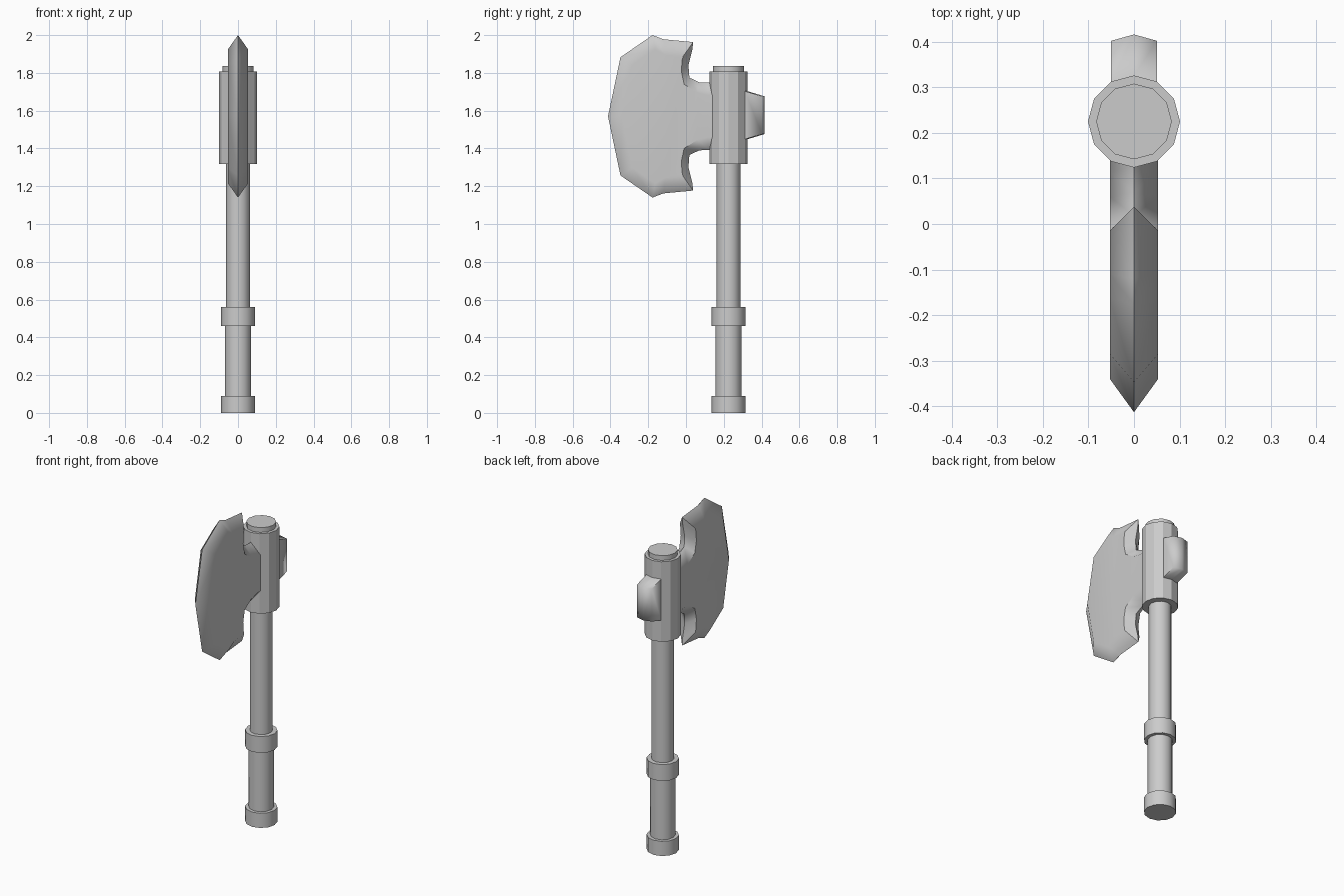
import bpy, bmesh, math

if "Cube" in bpy.data.objects:
    bpy.data.objects.remove(bpy.data.objects["Cube"])

AXIS_Y = 0.225   # handle axis
MID_Z = 1.57     # centre height of the head


def finish(name, bm, angle):
    bmesh.ops.recalc_face_normals(bm, faces=bm.faces)
    me = bpy.data.meshes.new(name)
    bm.to_mesh(me)
    bm.free()
    ob = bpy.data.objects.new(name, me)
    bpy.context.collection.objects.link(ob)
    bpy.ops.object.select_all(action='DESELECT')
    ob.select_set(True)
    bpy.context.view_layer.objects.active = ob
    bpy.ops.object.shade_smooth_by_angle(angle=math.radians(angle))
    return ob


def rod(name, r, z0, z1, angle=35):
    # twelve-sided cylinder on the handle axis
    bm = bmesh.new()
    rings = [[bm.verts.new((r * math.cos(i * math.pi / 6),
                            AXIS_Y + r * math.sin(i * math.pi / 6), z))
              for i in range(12)] for z in (z0, z1)]
    for i in range(12):
        j = (i + 1) % 12
        bm.faces.new((rings[0][i], rings[0][j], rings[1][j], rings[1][i]))
    for ring in rings:
        bm.faces.new(ring)
    return finish(name, bm, angle)


# Handle, bands and head socket
rod("pommel", 0.09, 0.0, 0.09)
rod("grip", 0.07, 0.09, 0.46)
rod("grip_band", 0.09, 0.46, 0.56)
rod("shaft", 0.064, 0.56, 1.32)
rod("socket", 0.101, 1.318, 1.808, 20)
rod("handle_tip", 0.083, 1.808, 1.837)

# Blade: (edge y, edge height) and (flat y, flat height) pairs, upper half
profile = [
    ((-0.413, 0.0), (-0.340, 0.0)),
    ((-0.347, 0.313), (-0.285, 0.272)),
    ((-0.177, 0.430), (-0.163, 0.355)),
    ((-0.120, 0.408), (-0.110, 0.325)),
    ((0.038, 0.393), (-0.015, 0.318)),
    ((0.034, 0.355), (-0.020, 0.300)),
    ((0.013, 0.270), (-0.025, 0.240)),
    ((0.018, 0.205), (-0.010, 0.170)),
    ((0.070, 0.180), (0.060, 0.125)),
    ((0.125, 0.178), (0.115, 0.112)),
    ((0.190, 0.178), (0.190, 0.112)),
]
outline = profile + [((e[0], -e[1]), (f[0], -f[1])) for e, f in reversed(profile[1:])]
bm = bmesh.new()
edge = [bm.verts.new((0, e[0], MID_Z + e[1])) for e, f in outline]
n = len(outline)
for side in (-1, 1):
    flat = [bm.verts.new((side * 0.053, f[0], MID_Z + f[1])) for e, f in outline]
    for i in range(n):
        j = (i + 1) % n
        bm.faces.new((edge[i], edge[j], flat[j], flat[i]))
    # flat cheek in strips across the symmetry plane
    h = len(profile)
    bm.faces.new((flat[0], flat[1], flat[n - 1]))
    for i in range(1, h - 1):
        bm.faces.new((flat[i], flat[i + 1], flat[n - i - 1], flat[n - i]))
blade = finish("blade", bm, 42)
bm = bmesh.new()
bm.from_mesh(blade.data)
bmesh.ops.delete(bm, geom=[f for f in bm.faces if abs(f.normal.x) > 0.999], context='FACES')
bmesh.ops.holes_fill(bm, edges=[e for e in bm.edges if e.is_boundary and
                                all(abs(v.co.x) > 0.05 for v in e.verts)], sides=0)
bmesh.ops.recalc_face_normals(bm, faces=bm.faces)
bm.to_mesh(blade.data)
bm.free()
for p in blade.data.polygons:
    p.use_smooth = True
wn = blade.modifiers.new("clean_cheeks", 'WEIGHTED_NORMAL')
wn.keep_sharp = True

# Poll: two socket facets drawn out to the back and tapered in height
bm = bmesh.new()
rows = []
for dy, half in ((-0.02, 0.132), (0.0, 0.127), (0.09, 0.100)):
    sect = [(-0.05, 0.312), (0.0, 0.326), (0.05, 0.312)]
    loop = [bm.verts.new((x, y + dy, 1.576 + half)) for x, y in sect]
    loop += [bm.verts.new((x, y + dy, 1.576 - half)) for x, y in reversed(sect)]
    rows.append(loop)
for a, b in zip(rows, rows[1:]):
    for i in range(6):
        j = (i + 1) % 6
        bm.faces.new((a[i], a[j], b[j], b[i]))
for r in (rows[0], rows[-1]):
    bm.faces.new((r[0], r[1], r[4], r[5]))
    bm.faces.new((r[1], r[2], r[3], r[4]))
finish("poll", bm, 80)
